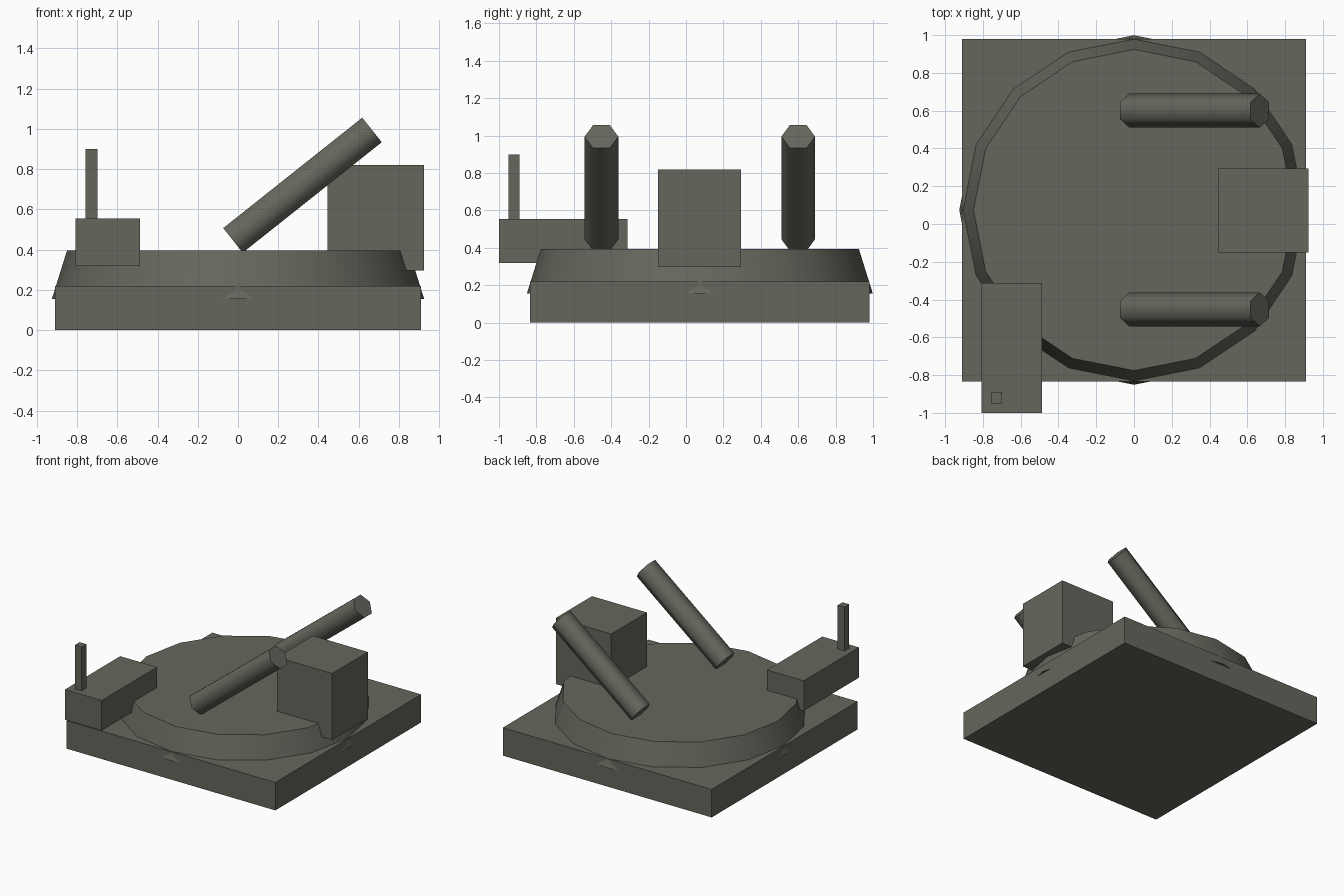
import bpy, math
from mathutils import Vector

cube = bpy.data.objects.get("Cube")
if cube:
    bpy.data.objects.remove(cube, do_unlink=True)

# One olive grey colour for the whole model
OLIVE = (0.13, 0.135, 0.108, 1.0)
mat = bpy.data.materials.new("olive_grey")
mat.use_nodes = True
mat.diffuse_color = OLIVE
bsdf = next(n for n in mat.node_tree.nodes if n.type == 'BSDF_PRINCIPLED')
bsdf.inputs["Base Color"].default_value = OLIVE


def finish(name):
    ob = bpy.context.object
    ob.name = name
    ob.data.materials.append(mat)
    return ob


def box(name, low, high):
    low, high = Vector(low), Vector(high)
    bpy.ops.mesh.primitive_cube_add(size=1, location=(low + high) / 2)
    ob = finish(name)
    ob.scale = high - low
    bpy.ops.object.transform_apply(location=False, rotation=False, scale=True)
    return ob


def smooth():
    bpy.ops.object.shade_smooth_by_angle(angle=math.radians(65))


def tube(name, start, end, radius):
    start, end = Vector(start), Vector(end)
    axis = end - start
    tilt = math.atan2(axis.x, axis.z)
    # Corners of the hexagon point sideways along y
    bpy.ops.mesh.primitive_cylinder_add(
        vertices=6, radius=radius, depth=axis.length,
        location=(start + end) / 2, rotation=(0, tilt, 0))
    finish(name)
    smooth()


# Square base slab
box("base_slab", (-0.91, -0.835, 0), (0.91, 0.98, 0.22))

# Tapered round platform sunk into the slab
bpy.ops.mesh.primitive_cone_add(vertices=16, radius1=0.925, radius2=0.85,
                                depth=0.24, location=(0, 0.074, 0.275))
finish("round_platform")
smooth()

# Rear block, side cabin and its post
box("rear_block", (0.445, -0.15, 0.297), (0.925, 0.295, 0.82))
box("side_cabin", (-0.808, -1.0, 0.318), (-0.487, -0.312, 0.555))
box("cabin_post", (-0.757, -0.95, 0.5), (-0.698, -0.89, 0.9))

# Pair of tilted six-sided tubes
for name, y in (("right_tube", -0.452), ("left_tube", 0.6)):
    tube(name, (-0.025, y, 0.446), (0.666, y, 0.995), 0.09)
